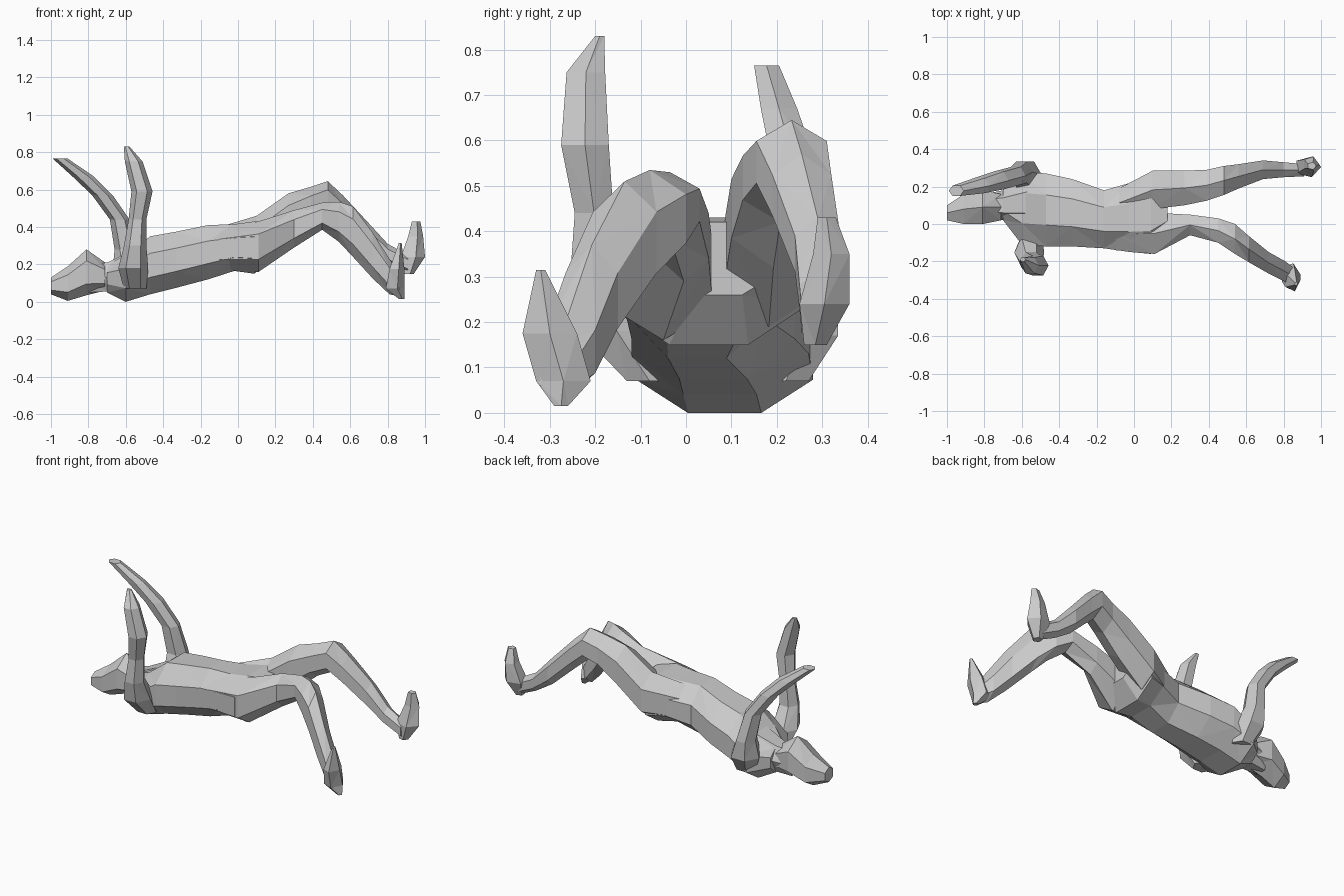
import bpy, bmesh, math
from mathutils import Vector

cube = bpy.data.objects.get("Cube")
if cube:
    bpy.data.objects.remove(cube)

# Single stone grey
grey = bpy.data.materials.new("stone_grey")
grey.use_nodes = True
grey.diffuse_color = (0.6, 0.6, 0.6, 1)
grey.node_tree.nodes["Principled BSDF"].inputs["Base Color"].default_value = (0.6, 0.6, 0.6, 1)


def section(axis, sides, turn, along, u_low, u_high, v_low, v_high):
    """Polygon filling a box; sections across x use (y, z), across z use (x, y)."""
    angles = [turn + math.tau * i / sides for i in range(sides)]

    def fit(values, low, high):
        base, span = min(values), max(values) - min(values)
        return [low + (high - low) * (n - base) / span for n in values]

    pairs = zip(fit([math.cos(a) for a in angles], u_low, u_high),
                fit([math.sin(a) for a in angles], v_low, v_high))
    return [Vector((along, u, v)) if axis == "x" else Vector((u, v, along)) for u, v in pairs]


def loft(name, axis, stations, sides=6, turn=0.0):
    """Skin sections (along, u_low, u_high, v_low, v_high) with alternating triangles."""
    bm = bmesh.new()
    rings = [[bm.verts.new(p) for p in section(axis, sides, turn, *station)]
             for station in stations]
    for row, (near, far) in enumerate(zip(rings, rings[1:])):
        for i in range(sides):
            j = (i + 1) % sides
            a, b, c, d = near[i], near[j], far[j], far[i]
            if (row + i) % 2:
                bm.faces.new((a, b, c))
                bm.faces.new((a, c, d))
            else:
                bm.faces.new((a, b, d))
                bm.faces.new((b, c, d))
    bm.faces.new(rings[0])
    bm.faces.new(rings[-1])
    bmesh.ops.recalc_face_normals(bm, faces=bm.faces)
    mesh = bpy.data.meshes.new(name)
    bm.to_mesh(mesh)
    bm.free()
    mesh.materials.append(grey)
    obj = bpy.data.objects.new(name, mesh)
    bpy.context.scene.collection.objects.link(obj)


# Trunk, lying on its back from shoulders to pelvis
loft("torso", "x", [
    (-.7, .02, .19, .05, .2),
    (-.6, -.11, .28, 0, .25),
    (-.47, -.12, .27, .04, .35),
    (-.33, -.12, .24, .075, .375),
    (-.16, -.13, .18, .12, .41),
    (-.02, -.15, .22, .165, .415),
    (.09, -.16, .26, .15, .43),
    (.18, -.06, .2, .26, .42),
], sides=8, turn=math.pi / 8)

# Head with raised chin, and neck
loft("head", "x", [
    (-1, .02, .1, .04, .13),
    (-.91, 0, .16, .005, .19),
    (-.81, 0, .18, .035, .28),
    (-.71, .02, .16, .06, .21),
], turn=math.pi / 6)
loft("neck", "x", [
    (-.8, .04, .16, .05, .2),
    (-.7, .02, .18, .055, .21),
    (-.57, 0, .23, .04, .27),
])

# Legs, each bent at the knee, growing out of the pelvis
loft("left_leg", "x", [
    (-.1, .03, .18, .18, .4),
    (.1, .08, .285, .19, .46),
    (.27, .1, .285, .32, .58),
    (.39, .125, .29, .42, .615),
    (.48, .155, .31, .46, .645),
    (.56, .19, .32, .39, .57),
    (.69, .24, .34, .27, .43),
    (.8, .25, .33, .2, .31),
    (.91, .255, .32, .15, .25),
], turn=math.pi / 6)
loft("right_leg", "x", [
    (-.1, -.14, .03, .17, .39),
    (.11, -.16, .06, .16, .43),
    (.3, -.06, .05, .29, .49),
    (.45, -.1, .03, .385, .53),
    (.54, -.16, .0, .32, .535),
    (.615, -.205, -.065, .24, .51),
    (.72, -.265, -.15, .125, .37),
    (.81, -.31, -.2, .04, .23),
    (.86, -.32, -.24, .03, .15),
], turn=math.pi / 6)

# Feet, toes pointing up
loft("left_foot", "z", [
    (.15, .89, .94, .26, .31),
    (.24, .87, 1, .25, .36),
    (.35, .91, .99, .28, .36),
    (.43, .93, .975, .29, .33),
], sides=5)
loft("right_foot", "z", [
    (.015, .86, .89, -.29, -.26),
    (.07, .79, .89, -.33, -.21),
    (.175, .81, .89, -.36, -.24),
    (.315, .86, .875, -.33, -.31),
], sides=5)

# Raised arms, narrowing to the hands
loft("left_arm", "z", [
    (.07, -.62, -.5, .17, .27),
    (.17, -.67, -.49, .18, .335),
    (.28, -.66, -.54, .22, .335),
    (.44, -.685, -.58, .21, .305),
    (.57, -.78, -.67, .185, .28),
    (.67, -.885, -.77, .165, .245),
    (.765, -.99, -.91, .15, .205),
])
loft("right_arm", "z", [
    (.07, -.61, -.49, -.13, -.03),
    (.18, -.64, -.48, -.235, -.07),
    (.3, -.61, -.49, -.255, -.15),
    (.44, -.585, -.49, -.245, -.16),
    (.59, -.57, -.457, -.275, -.17),
    (.75, -.605, -.51, -.263, -.178),
    (.83, -.61, -.58, -.2, -.18),
])
